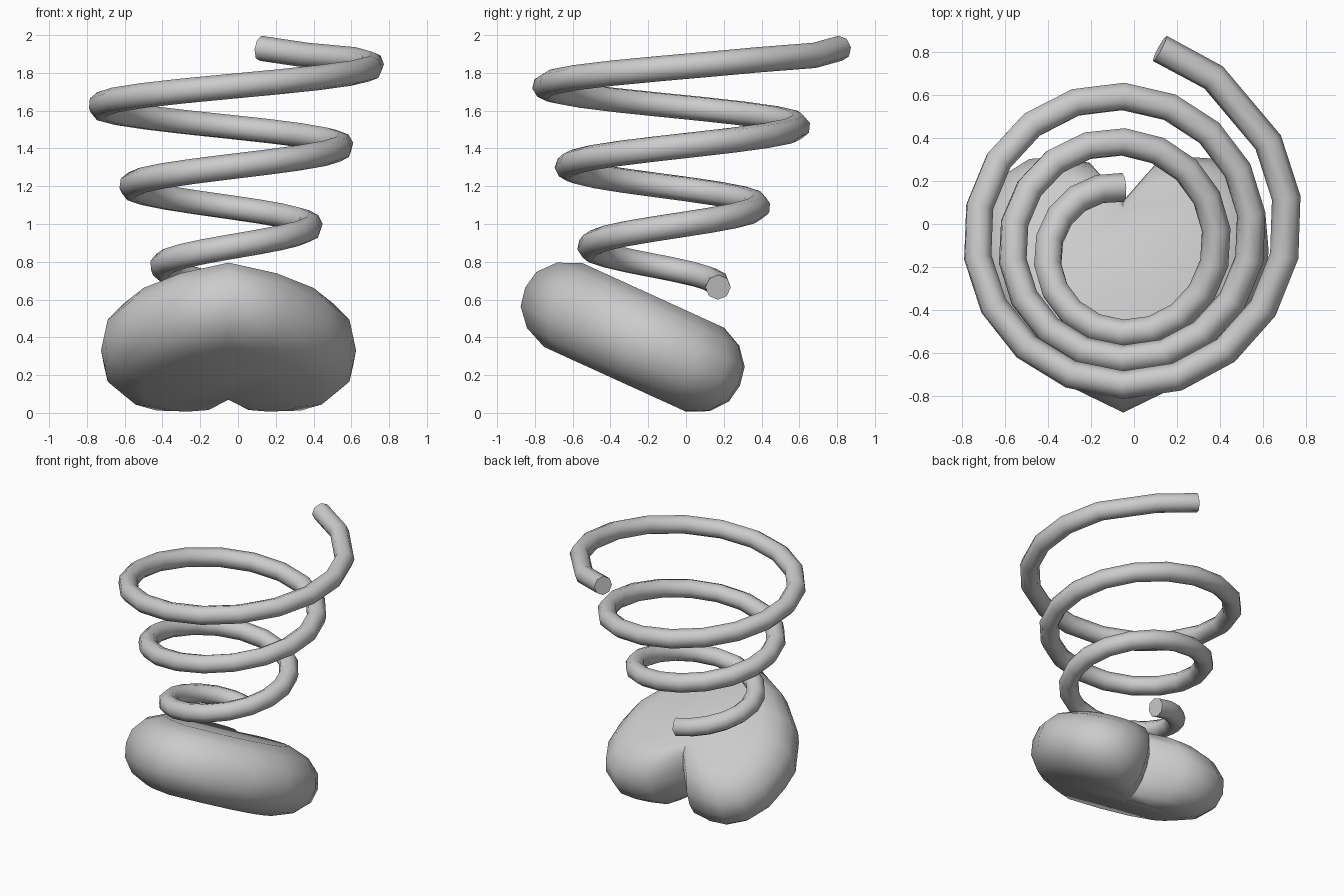
import bpy, bmesh, math
from mathutils import Vector

if "Cube" in bpy.data.objects:
    bpy.data.objects.remove(bpy.data.objects["Cube"])

grey = bpy.data.materials.new("plain grey")
grey.diffuse_color = (0.6, 0.6, 0.6, 1)
grey.use_nodes = True
grey.node_tree.nodes["Principled BSDF"].inputs["Base Color"].default_value = grey.diffuse_color
CX = -0.05


def finish(ob, angle):
    ob.data.materials.clear()
    ob.data.materials.append(grey)
    for o in bpy.context.selected_objects:
        o.select_set(False)
    ob.select_set(True)
    bpy.context.view_layer.objects.active = ob
    bpy.ops.object.shade_smooth_by_angle(angle=math.radians(angle))


# Heart-shaped base: half outline (across, along), mirrored
half = [(0, -0.03), (0.16, 0.17), (0.32, 0.2), (0.45, 0.19), (0.58, 0.1),
        (0.66, -0.06), (0.675, -0.25), (0.66, -0.42), (0.53, -0.67),
        (0.3, -0.89), (0, -1.05)]
outline = half + [(-x, d) for x, d in half[-2:0:-1]]
# rounded edge: (outline scale, height through the slab)
levels = [(0.66, 0.006), (0.85, 0.06), (0.97, 0.15), (1, 0.25),
          (0.97, 0.35), (0.85, 0.44), (0.66, 0.494)]
tilt = math.radians(24.5)
c, s = math.cos(tilt), math.sin(tilt)

bm = bmesh.new()
rings = []
for k, n in levels:
    ring = []
    for x, d in outline:
        d = -0.4 + k * (d + 0.4)
        ring.append(bm.verts.new((CX + k * x, c * d + s * n, -s * d + c * n)))
    rings.append(ring)
N = len(outline)
for a, b in zip(rings, rings[1:]):
    for i in range(N):
        j = (i + 1) % N
        bm.faces.new((a[i], a[j], b[j], b[i]))
bm.faces.new(rings[0])
bm.faces.new(rings[-1])
bmesh.ops.recalc_face_normals(bm, faces=bm.faces)
me = bpy.data.meshes.new("heart_base")
bm.to_mesh(me)
bm.free()
base = bpy.data.objects.new("heart_base", me)
bpy.context.collection.objects.link(base)
finish(base, 60)

# Widening spring: three turns, 20 degrees per step
path = []
for i in range(53):
    t = i / 18
    a = math.pi / 2 + 2 * math.pi * t
    r = 0.31 + 0.165 * t
    path.append(Vector((CX + r * math.cos(a),
                        -0.14 + 0.046 * t + r * math.sin(a),
                        0.665 + 0.425 * t)))
path[-1].xy = (0.37, 0.68)                    # tail opens outward
path.append(Vector((0.12, 0.815, 1.93)))

cu = bpy.data.curves.new("spring_path", 'CURVE')
cu.dimensions = '3D'
cu.bevel_depth = 0.067
cu.bevel_resolution = 2
cu.use_fill_caps = True
sp = cu.splines.new('POLY')
sp.points.add(len(path) - 1)
for p, v in zip(sp.points, path):
    p.co = (*v, 1)
tmp = bpy.data.objects.new("spring_path", cu)
bpy.context.collection.objects.link(tmp)
dg = bpy.context.evaluated_depsgraph_get()
mesh = bpy.data.meshes.new_from_object(tmp.evaluated_get(dg))
bpy.data.objects.remove(tmp)
spring = bpy.data.objects.new("spring", mesh)
bpy.context.collection.objects.link(spring)
finish(spring, 60)
